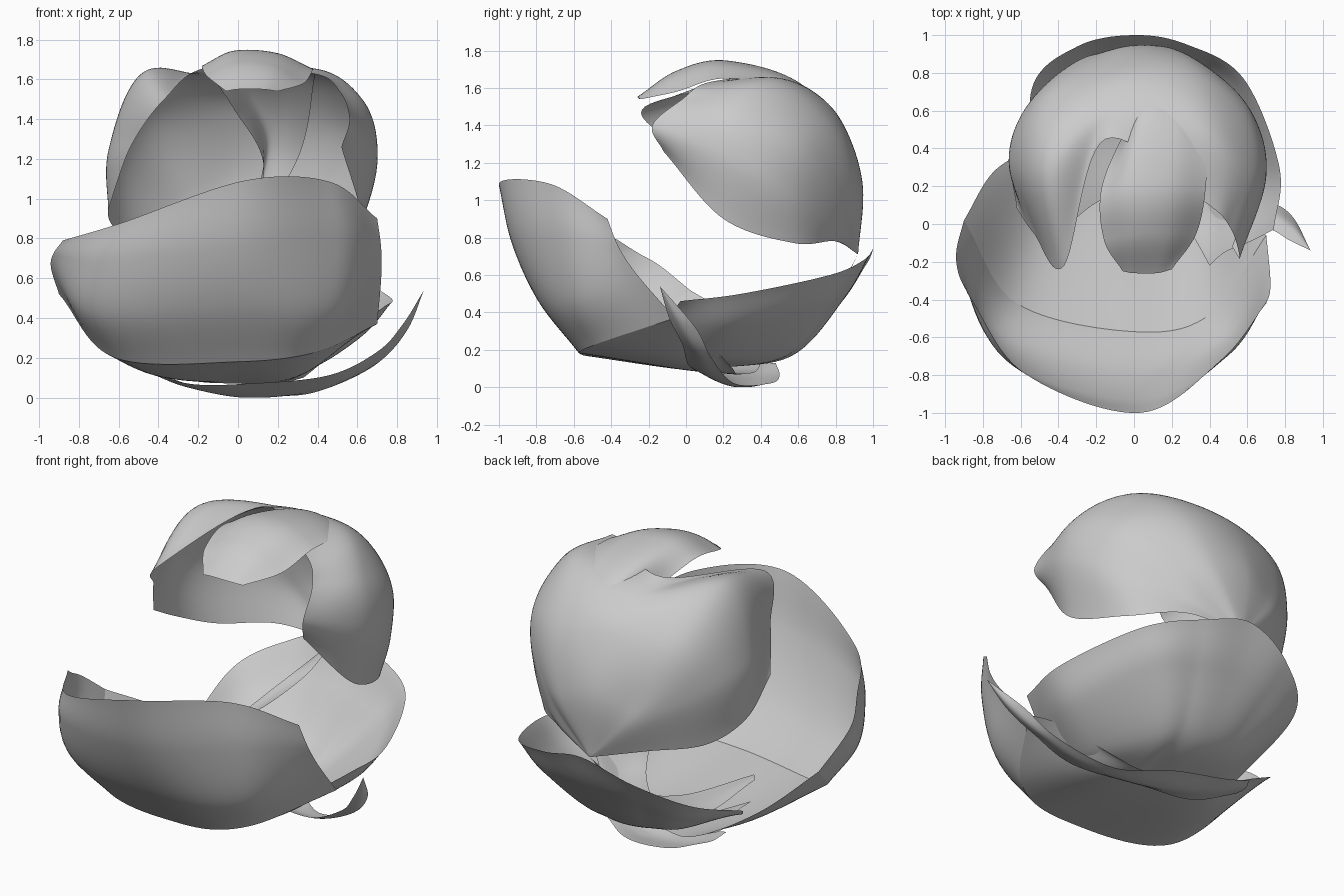
import bpy, bmesh
from mathutils import Vector


def spline(points, steps):
    """Smooth curve through the points."""
    p = [Vector(q) for q in points]
    p = [2 * p[0] - p[1]] + p + [2 * p[-1] - p[-2]]
    out = []
    for i in range(1, len(p) - 2):
        a, b, c, d = p[i - 1:i + 3]
        for s in range(steps):
            t = s / steps
            out.append(0.5 * (2 * b + (c - a) * t + (2 * a - 5 * b + 4 * c - d) * t * t
                              + (3 * b - a - 3 * c + d) * t ** 3))
    return out + [p[-2]]


def petal(name, ribs, steps=12):
    """Thin curved sheet lofted through a few guide ribs."""
    curves = [spline(r, steps) for r in ribs]
    grid = [spline(col, steps) for col in zip(*curves)]
    bm = bmesh.new()
    vs = [[bm.verts.new((v.x, v.y, max(v.z, 0))) for v in row] for row in grid]
    for r0, r1 in zip(vs, vs[1:]):
        for k in range(len(r0) - 1):
            bm.faces.new((r0[k], r0[k + 1], r1[k + 1], r1[k]))
    bmesh.ops.remove_doubles(bm, verts=bm.verts, dist=0.0005)
    bmesh.ops.recalc_face_normals(bm, faces=bm.faces)
    for f in bm.faces:
        f.smooth = True
    me = bpy.data.meshes.new(name)
    bm.to_mesh(me)
    bm.free()
    ob = bpy.data.objects.new(name, me)
    bpy.context.collection.objects.link(ob)
    return ob


J = (0, 0.92, 0.71)  # point at the back where the petals meet

# large front lip: flat floor, crease, then the wall up to the rim
crease = [(-0.9, 0.02, 0.52), (-0.62, -0.42, 0.2), (0, -0.57, 0.18), (0.4, -0.48, 0.23), (0.7, -0.06, 0.37)]
petal("front_petal_floor", [
    [(-0.5, 0.42, 0.2), (-0.25, 0.38, 0.09), (0, 0.3, 0.07), (0.2, 0.27, 0.07), (0.33, 0.25, 0.1)],
    [(-0.74, 0.28, 0.36), (-0.45, 0.05, 0.12), (0, -0.05, 0.1), (0.32, -0.02, 0.12), (0.58, 0.06, 0.3)],
    crease,
])
petal("front_petal", [
    crease,
    [(-0.94, -0.14, 0.65), (-0.71, -0.6, 0.42), (0, -0.79, 0.46), (0.48, -0.62, 0.46), (0.72, -0.26, 0.6)],
    [(-0.93, -0.26, 0.72), (-0.66, -0.73, 0.68), (0.02, -0.93, 0.77), (0.5, -0.69, 0.8), (0.72, -0.36, 0.75)],
    [(-0.88, -0.37, 0.79), (-0.58, -0.79, 0.88), (0.03, -1.0, 1.09), (0.46, -0.72, 1.085), (0.7, -0.42, 0.9)],
])

# lower back bowl, from the rim down to the floor
petal("back_bowl", [
    [(-0.52, 0.2, 0.25), (-0.54, 0.72, 0.48), (-0.3, 0.94, 0.63), (0, 1.0, 0.74), (0.28, 0.95, 0.68),
     (0.58, 0.77, 0.6), (0.77, 0.3, 0.5), (0.74, -0.03, 0.46)],
    [(-0.48, 0.15, 0.2), (-0.43, 0.62, 0.33), (-0.23, 0.8, 0.43), (0, 0.85, 0.48), (0.22, 0.82, 0.46),
     (0.46, 0.7, 0.42), (0.64, 0.25, 0.33), (0.6, -0.1, 0.36)],
    [(-0.4, 0.1, 0.17), (-0.3, 0.45, 0.18), (-0.15, 0.55, 0.18), (0, 0.57, 0.17), (0.12, 0.55, 0.17),
     (0.25, 0.47, 0.16), (0.42, 0.12, 0.17), (0.48, -0.15, 0.27)],
    [(-0.4, -0.05, 0.18), (-0.22, 0.1, 0.12), (-0.1, 0.15, 0.11), (0, 0.15, 0.1), (0.07, 0.12, 0.1),
     (0.15, 0.1, 0.1), (0.3, -0.05, 0.15), (0.4, -0.22, 0.22)],
])

# small tongue lying inside the bowl on the left
petal("inner_tongue", [
    [J, (-0.12, 0.78, 0.5), (-0.26, 0.42, 0.36), (-0.41, -0.06, 0.34)],
    [J, (-0.2, 0.77, 0.46), (-0.33, 0.42, 0.31), (-0.42, -0.06, 0.33)],
    [J, (-0.27, 0.75, 0.43), (-0.4, 0.42, 0.28), (-0.43, -0.04, 0.32)],
], 8)

# slender leaf lying under the flower and curling up on the right
petal("side_leaf", [
    [(-0.48, 0.3, 0.15), (-0.25, 0.2, 0.07), (0.05, 0.14, 0.07), (0.45, 0.02, 0.11), (0.7, -0.02, 0.23),
     (0.83, -0.09, 0.37), (0.935, -0.14, 0.54)],
    [(-0.46, 0.4, 0.13), (-0.25, 0.36, 0.05), (0.06, 0.28, 0.0), (0.42, 0.14, 0.05), (0.7, 0.06, 0.18),
     (0.85, -0.03, 0.34), (0.935, -0.14, 0.54)],
    [(-0.42, 0.48, 0.13), (-0.22, 0.5, 0.06), (0.08, 0.45, 0.02), (0.36, 0.26, 0.02), (0.67, 0.14, 0.15),
     (0.83, 0.05, 0.32), (0.935, -0.14, 0.54)],
])

# hood, ribs fanning out from the joint, left edge round to the hanging right flap
petal("hood", [
    [J, (-0.3, 0.8, 0.78), (-0.54, 0.58, 0.8), (-0.65, 0.35, 0.9), (-0.62, 0.08, 1.05)],
    [J, (-0.3, 0.86, 0.97), (-0.57, 0.62, 1.15), (-0.65, 0.32, 1.25), (-0.53, -0.05, 1.28)],
    [J, (-0.22, 0.89, 1.05), (-0.43, 0.69, 1.42), (-0.47, 0.3, 1.64), (-0.37, -0.22, 1.5)],
    [J, (-0.02, 0.94, 1.1), (-0.03, 0.82, 1.43), (-0.08, 0.65, 1.59), (-0.15, 0.45, 1.66)],
    [J, (0.2, 0.93, 1.05), (0.32, 0.8, 1.4), (0.38, 0.5, 1.64), (0.37, 0.12, 1.63)],
    [J, (0.34, 0.85, 1.0), (0.58, 0.64, 1.3), (0.63, 0.3, 1.49), (0.51, -0.02, 1.54)],
    [J, (0.33, 0.82, 0.86), (0.62, 0.57, 1.03), (0.7, 0.25, 1.23), (0.56, -0.18, 1.4)],
    [J, (0.3, 0.8, 0.78), (0.54, 0.58, 0.77), (0.62, 0.2, 0.9), (0.52, -0.12, 1.26)],
])

# narrow petal arching over the top to the front
petal("top_petal", [
    [J, (0.13, 0.77, 1.15), (-0.02, 0.54, 1.45), (-0.17, 0.2, 1.66), (-0.16, -0.08, 1.62), (-0.06, -0.25, 1.54)],
    [J, (0.14, 0.86, 1.25), (0.03, 0.62, 1.6), (-0.02, 0.22, 1.74), (0.0, -0.05, 1.69), (0.0, -0.26, 1.55)],
    [J, (0.2, 0.87, 1.25), (0.22, 0.6, 1.61), (0.2, 0.22, 1.73), (0.18, -0.05, 1.67), (0.12, -0.26, 1.55)],
    [J, (0.3, 0.83, 1.2), (0.38, 0.5, 1.58), (0.38, 0.2, 1.65), (0.33, -0.05, 1.58), (0.2, -0.24, 1.54)],
])
